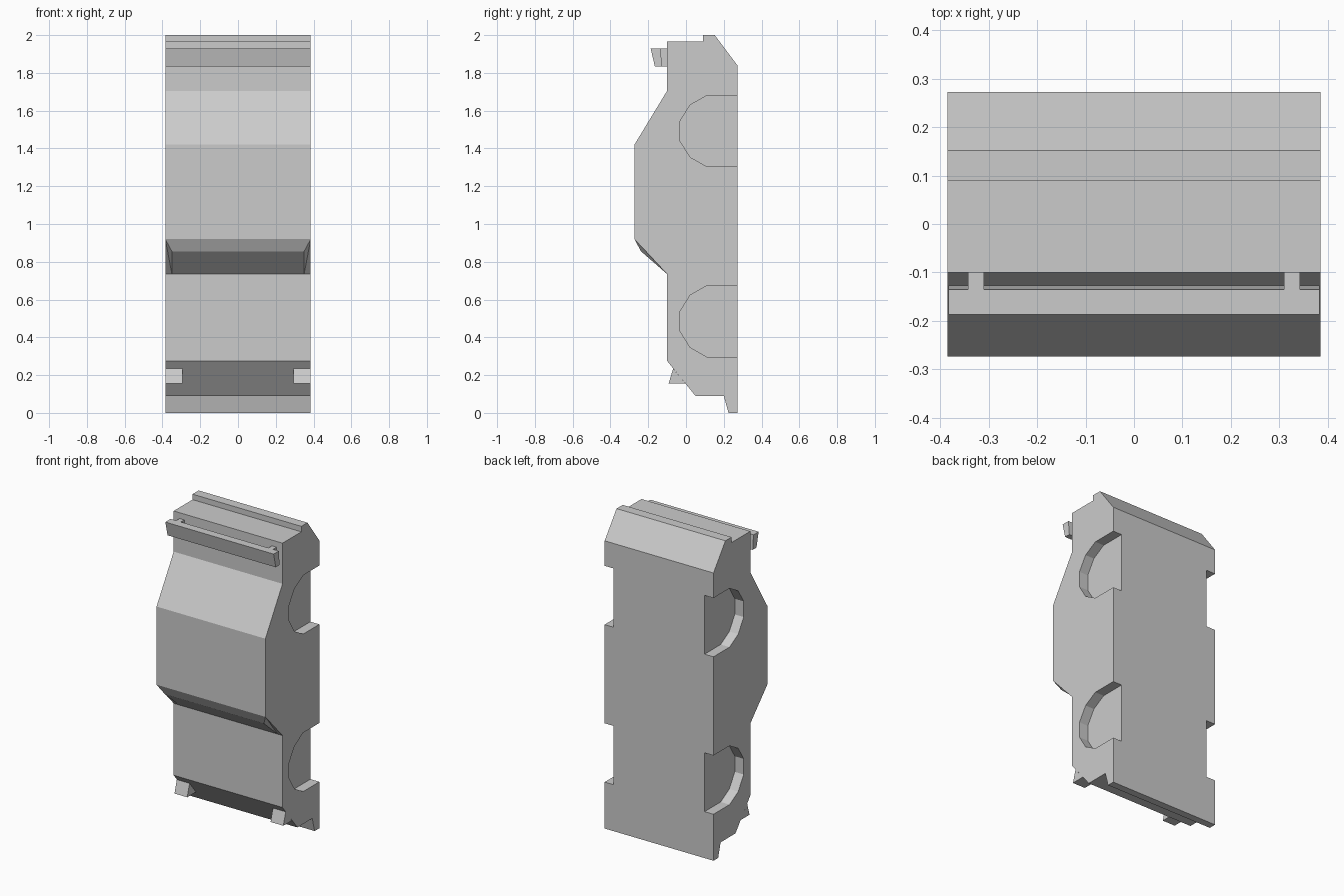
import bpy, bmesh

if "Cube" in bpy.data.objects:
    bpy.data.objects.remove(bpy.data.objects["Cube"])


def make_object(name, bm):
    bmesh.ops.recalc_face_normals(bm, faces=bm.faces[:])
    mesh = bpy.data.meshes.new(name)
    bm.to_mesh(mesh)
    bm.free()
    obj = bpy.data.objects.new(name, mesh)
    bpy.context.collection.objects.link(obj)
    return obj


def extrude_profile(name, profile, x0, x1):
    """Extrude a (y, z) outline along x."""
    bm = bmesh.new()
    face = bm.faces.new([bm.verts.new((x0, y, z)) for y, z in profile])
    ext = bmesh.ops.extrude_face_region(bm, geom=[face])
    verts = [v for v in ext["geom"] if isinstance(v, bmesh.types.BMVert)]
    bmesh.ops.translate(bm, verts=verts, vec=(x1 - x0, 0, 0))
    return make_object(name, bm)


W = 0.385

# Main housing
body = extrude_profile("housing", [
    (0.225, 0), (0.272, 0), (0.272, 1.84), (0.152, 2.0), (0.09, 2.0),
    (0.09, 1.965), (-0.1, 1.965), (-0.1, 1.705), (-0.273, 1.42),
    (-0.273, 0.92), (-0.1, 0.735), (-0.1, 0.275), (0.05, 0.09), (0.2, 0.09)],
    -W, W)

# Rounded finger recesses in both side faces, open to the back
half_arch = [(0.4, -0.188), (0.11, -0.188), (0.022, -0.138), (-0.033, -0.05)]
arch = half_arch + [(y, -z) for y, z in reversed(half_arch)]
for zc in (0.485, 1.492):
    for s in (-1, 1):
        cutter = extrude_profile("recess_cutter", [(y, z + zc) for y, z in arch],
                                 s * (W - 0.063), s * 0.5)
        cutter.hide_render = True
        mod = body.modifiers.new("recess", 'BOOLEAN')
        mod.operation = 'DIFFERENCE'
        mod.solver = 'EXACT'
        mod.object = cutter
        bpy.context.view_layer.objects.active = body
        bpy.ops.object.modifier_apply(modifier=mod.name)
        bpy.data.objects.remove(cutter)

# Shallow raised panel under the front bulge
bm = bmesh.new()
for x, y, z in ((W, -0.273, 0.92), (0.35, -0.238, 0.855), (0.35, -0.1, 0.735)):
    for s in (-1, 1):
        bm.verts.new((s * x, y, z))
bmesh.ops.convex_hull(bm, input=bm.verts[:])
make_object("sloped_panel", bm)

# Latch bar near the top, held by two short arms
extrude_profile("latch_bar", [(-0.187, 1.928), (-0.135, 1.928),
                              (-0.127, 1.835), (-0.165, 1.835)], -0.383, 0.383)
for s in (-1, 1):
    extrude_profile("latch_arm", [(-0.136, 1.928), (-0.1, 1.928),
                                  (-0.1, 1.835), (-0.128, 1.835)],
                    s * 0.31, s * 0.343)
    # Small hooked feet at the lower corners
    extrude_profile("foot_tab", [(-0.068, 0.235), (-0.092, 0.155), (-0.003, 0.155)],
                    s * 0.295, s * W)
